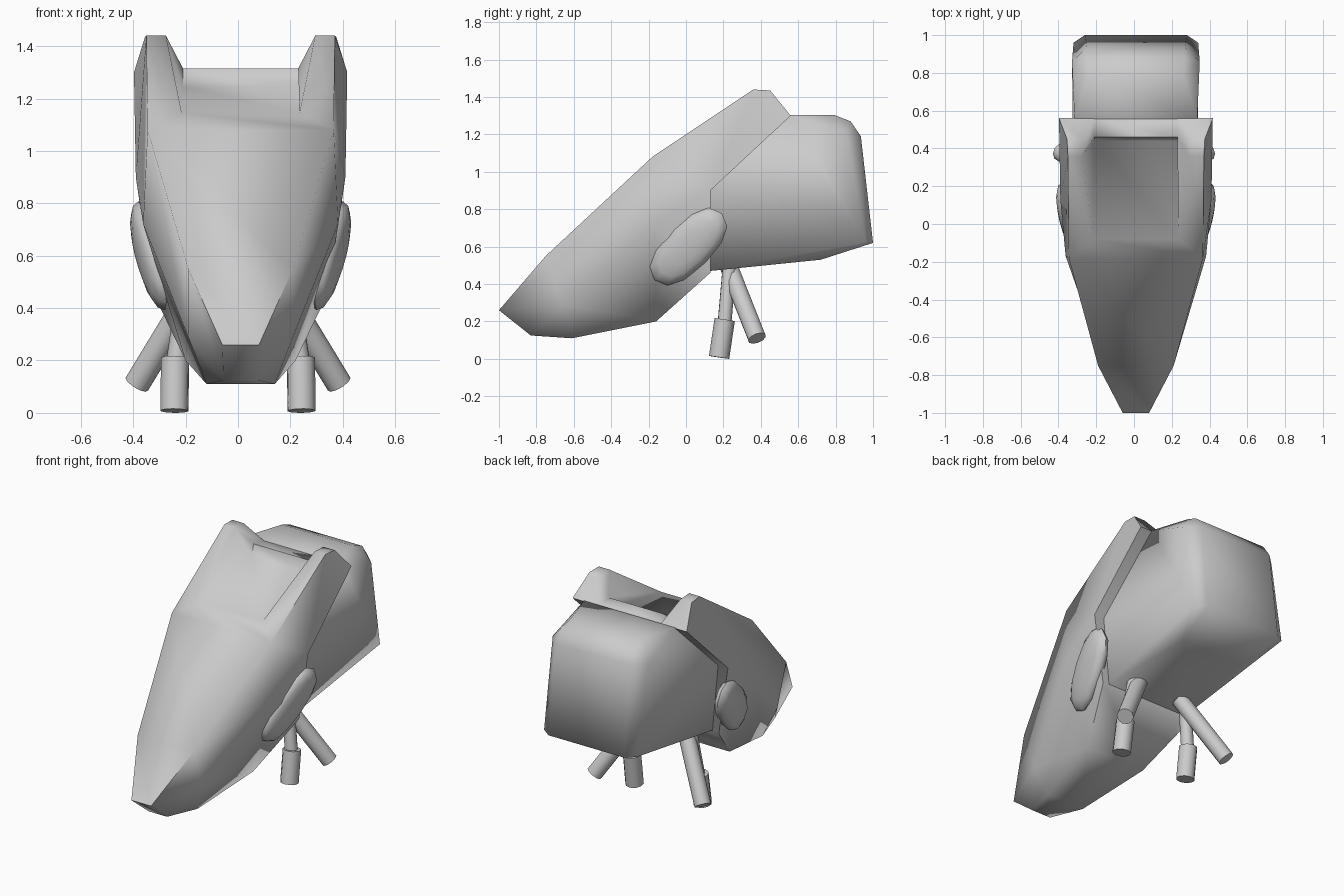
import bpy, bmesh, math
from mathutils import Vector, Matrix

if "Cube" in bpy.data.objects:
    bpy.data.objects.remove(bpy.data.objects["Cube"])

grey = bpy.data.materials.new("light_grey")
grey.diffuse_color = (0.6, 0.6, 0.6, 1)
grey.use_nodes = True
grey.node_tree.nodes["Principled BSDF"].inputs["Base Color"].default_value = grey.diffuse_color
CX = 0.01  # the body sits a hair off the leg centre line


def finish(name, bm, angle=45):
    bmesh.ops.recalc_face_normals(bm, faces=bm.faces)
    me = bpy.data.meshes.new(name)
    bm.to_mesh(me)
    bm.free()
    ob = bpy.data.objects.new(name, me)
    bpy.context.collection.objects.link(ob)
    me.materials.append(grey)
    bpy.ops.object.select_all(action='DESELECT')
    ob.select_set(True)
    bpy.context.view_layer.objects.active = ob
    bpy.ops.object.shade_smooth_by_angle(angle=math.radians(angle))
    return ob


def mirrored_body(name, pts, side_faces, ring, angle=45):
    """Mirror side faces over x and bridge the two sides along a closed ring."""
    bm = bmesh.new()
    R = {k: bm.verts.new((CX + x, y, z)) for k, (x, y, z) in pts.items()}
    L = {k: bm.verts.new((CX - x, y, z)) for k, (x, y, z) in pts.items()}
    for f in side_faces:
        names = f.split()
        bm.faces.new([R[n] for n in names])
        bm.faces.new([L[n] for n in reversed(names)])
    ring = ring.split()
    for a, b in zip(ring, ring[1:] + ring[:1]):
        bm.faces.new((R[a], R[b], L[b], L[a]))
    return finish(name, bm, angle)


# Front shell: tapering snout, two raised horns, scooped top with a rear lip
mirrored_body("front_shell", {
    "T0": (.07, -1, .26), "T1": (.20, -.75, .55), "T2": (.355, -.18, 1.08),
    "E1": (.36, .36, 1.44), "E2": (.365, .45, 1.435), "BT": (.407, .56, 1.30),
    "N0": (.225, -.08, 1.145), "E1i": (.285, .36, 1.44),
    "E2i": (.285, .45, 1.435), "BTi": (.22, .56, 1.30),
    "W0": (.22, .44, 1.245), "W1": (.22, .46, 1.315),
    "M1": (.20, -.66, .29), "M2": (.372, -.17, .72),
    "BM": (.40, .13, .90), "BL": (.335, .13, .46),
    "B0": (.065, -.83, .125), "B1": (.13, -.61, .11), "B2": (.21, -.16, .20),
}, [
    "T0 T1 M1 B0", "B0 M1 B1", "T1 T2 M2 M1", "M1 M2 B2 B1", "M2 BM BL B2",
    "T2 E1 BM M2", "E1 E2 BT BM", "T2 N0 E1i E1", "E1 E1i E2i E2",
    "E2 E2i BTi BT", "N0 W0 W1 E1i", "W1 BTi E2i E1i", "BT BTi BM",
], "T0 T1 T2 N0 W0 W1 BTi BM BL B2 B1 B0", 80)

# Rear body: rounded block behind the shell
mirrored_body("rear_body", {
    "A1": (.325, .56, 1.305), "A2": (.33, .13, .90), "A3": (.29, .13, .47),
    "P": (.25, .79, 1.305), "R": (.26, .88, 1.27), "Q": (.26, .935, 1.19),
    "S": (.338, .86, 1.19), "K": (.27, 1, .62), "KS": (.33, .96, .625),
    "G": (.22, .72, .53),
}, [
    "A1 S KS A2", "A2 KS A3", "A3 KS G", "G KS K", "Q K KS S", "R Q S", "P R S",
    "A1 P S",
], "A1 P R Q K G A3 A2", 85)


# Oval side pads, leaning with the shell
def pad(s):
    bm = bmesh.new()
    bmesh.ops.create_uvsphere(bm, u_segments=12, v_segments=8, radius=1)
    u = Vector((.22, .7, .69)).normalized()
    v = Vector((0, -.7, .7))
    v = (v - u * v.dot(u)).normalized()
    n = u.cross(v)
    for p in bm.verts:
        a, b, c = [math.copysign(abs(t) ** .85, t) for t in p.co]
        q = Vector((.34, .012, .6)) + u * a * .26 + v * b * .126 + n * c * .055
        p.co = (CX + s * q.x, q.y, q.z)
    finish("side_pad_" + ("right" if s > 0 else "left"), bm)


# Straight leg segment between two points
def rod(name, a, b, r, s):
    a, b = [Vector((s * p[0], p[1], p[2])) for p in (a, b)]
    bm = bmesh.new()
    bmesh.ops.create_cone(bm, cap_ends=True, segments=10, radius1=r, radius2=r,
                          depth=(b - a).length)
    rot = (b - a).to_track_quat('Z', 'Y').to_matrix().to_4x4()
    bmesh.ops.transform(bm, verts=bm.verts,
                        matrix=Matrix.Translation((a + b) / 2) @ rot)
    finish(name + ("_right" if s > 0 else "_left"), bm)


for s in (1, -1):
    pad(s)
    rod("front_leg_upper", (.19, .235, .52), (.238, .205, .18), .038, s)
    rod("front_leg_foot", (.24, .207, .21), (.243, .177, .008), .055, s)
    rod("rear_leg", (.155, .23, .49), (.386, .38, .11), .05, s)
